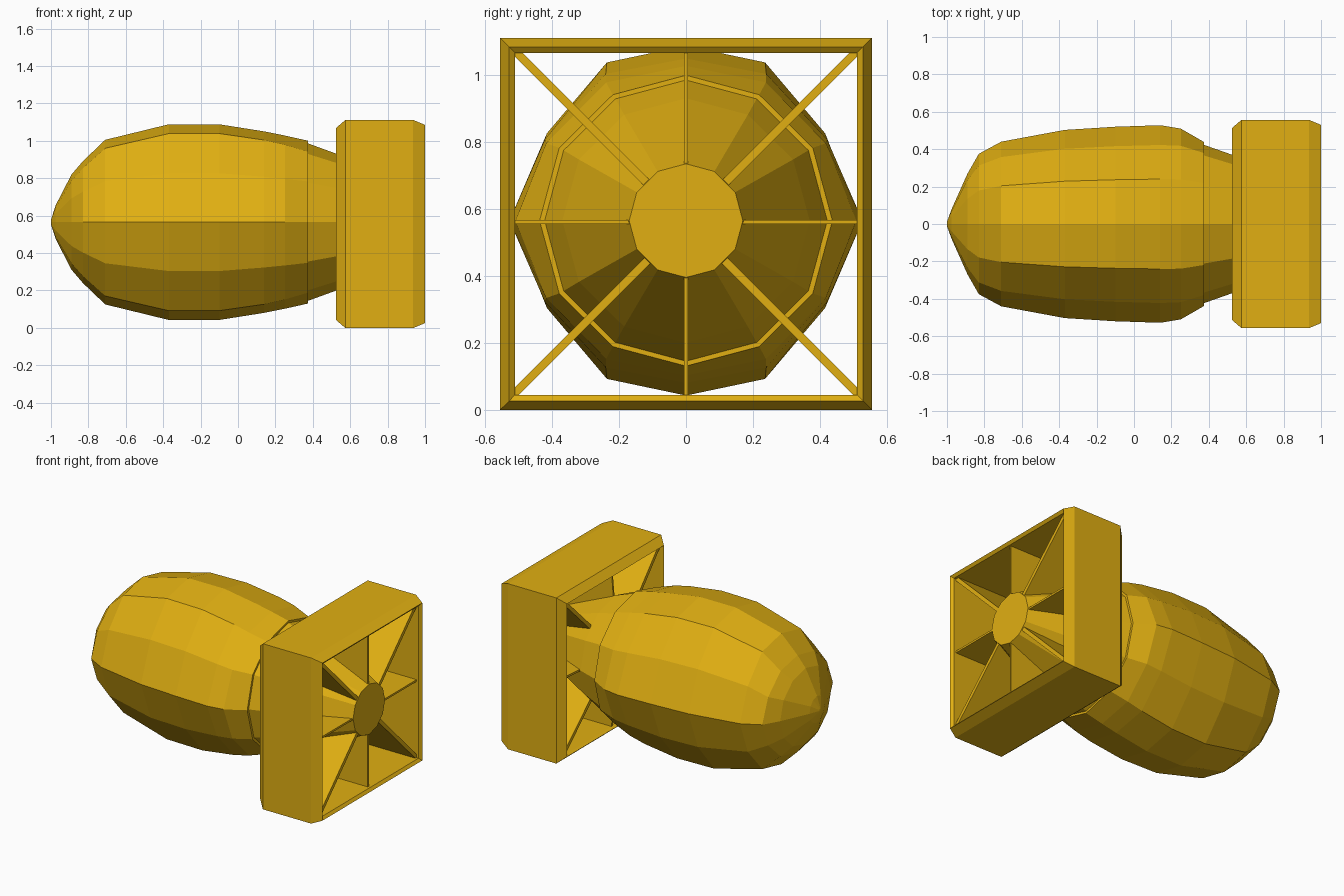
import bpy, bmesh, math
from mathutils import Matrix, Vector

if "Cube" in bpy.data.objects:
    bpy.data.objects.remove(bpy.data.objects["Cube"])

CZ = 0.565          # height of the bomb axis
FZ = 0.555          # height of the tail box centre

yellow = bpy.data.materials.new("mustard yellow")
yellow.diffuse_color = (0.75, 0.43, 0.006, 1)
yellow.use_nodes = True
yellow.node_tree.nodes["Principled BSDF"].inputs["Base Color"].default_value = yellow.diffuse_color


def finish(bm, name):
    bmesh.ops.recalc_face_normals(bm, faces=bm.faces)
    me = bpy.data.meshes.new(name)
    bm.to_mesh(me)
    bm.free()
    me.materials.append(yellow)
    ob = bpy.data.objects.new(name, me)
    bpy.context.collection.objects.link(ob)
    return ob


def section(squash):
    """Unit 12-sided outline; squash blends from regular to flatter flanks."""
    quarter = [(1, 0),
               (0.866 - 0.066 * squash, 0.5),
               (0.5 - 0.045 * squash, 0.866 + 0.039 * squash)]
    pts = quarter + [(0, 1)] + [(-y, z) for y, z in quarter[:0:-1]]
    return pts + [(-y, -z) for y, z in pts]


def loft(name, stations):
    """Skin 12-sided rings along x: (x, y radius, z radius, squash)."""
    bm = bmesh.new()
    rings = [[bm.verts.new((x, y * ry, CZ + z * rz)) for y, z in section(q)]
             for x, ry, rz, q in stations]
    n = len(rings[0])
    for a, b in zip(rings, rings[1:]):
        for i in range(n):
            j = (i + 1) % n
            bm.faces.new((a[i], a[j], b[j], b[i]))
    bm.faces.new(rings[0])
    bm.faces.new(rings[-1])
    bmesh.ops.remove_doubles(bm, verts=bm.verts, dist=0.002)
    return finish(bm, name)


# Bomb body
loft("bomb_body", [
    (-1.0, 0.012, 0.012, 0), (-0.975, 0.08, 0.09, 0), (-0.89, 0.27, 0.255, 0),
    (-0.83, 0.375, 0.325, 0.5), (-0.71, 0.44, 0.44, 0.8), (-0.37, 0.503, 0.523, 1),
    (-0.1, 0.52, 0.523, 1), (0.14, 0.528, 0.485, 1), (0.25, 0.51, 0.463, 0.7),
    (0.375, 0.438, 0.435, 0)])

# Tapered tail
loft("tail_cone", [(0.36, 0.428, 0.426, 0), (0.525, 0.37, 0.366, 0),
                   (0.975, 0.17, 0.17, 0)])

# Square tail box with bevelled rims: closed profile (x, half width) around a square
profile = [(0.525, 0.514), (0.575, 0.557), (0.935, 0.557),
           (1.0, 0.53), (0.985, 0.512), (0.55, 0.512)]
bm = bmesh.new()
loops = [[bm.verts.new((x, sy * w, FZ + sz * w)) for x, w in profile]
         for sy, sz in ((1, 1), (-1, 1), (-1, -1), (1, -1))]
for k in range(4):
    a, b = loops[k], loops[(k + 1) % 4]
    for i in range(len(profile)):
        j = (i + 1) % len(profile)
        bm.faces.new((a[i], a[j], b[j], b[i]))
finish(bm, "tail_box")

# Eight fins between the cone and the box, diagonal ones thicker
for k in range(8):
    diagonal = k % 2
    ang = k * math.pi / 4
    reach = 0.517 * (math.sqrt(2) if diagonal else 1)
    half = 0.0125 if diagonal else 0.0065
    bm = bmesh.new()
    # side outline (x, distance from axis): inner edge sunk along the cone
    outline = [(0.535, 0.34), (0.97, 0.155), (0.97, reach), (0.55, reach)]
    base = bm.faces.new([bm.verts.new((x, r, -half)) for x, r in outline])
    ext = bmesh.ops.extrude_face_region(bm, geom=[base])
    top = [v for v in ext["geom"] if isinstance(v, bmesh.types.BMVert)]
    bmesh.ops.translate(bm, verts=top, vec=(0, 0, 2 * half))
    bm.transform(Matrix.Translation(Vector((0, 0, FZ + 0.006)))
                 @ Matrix.Rotation(ang, 4, 'X'))
    finish(bm, "tail_fin_%d" % (k + 1))
